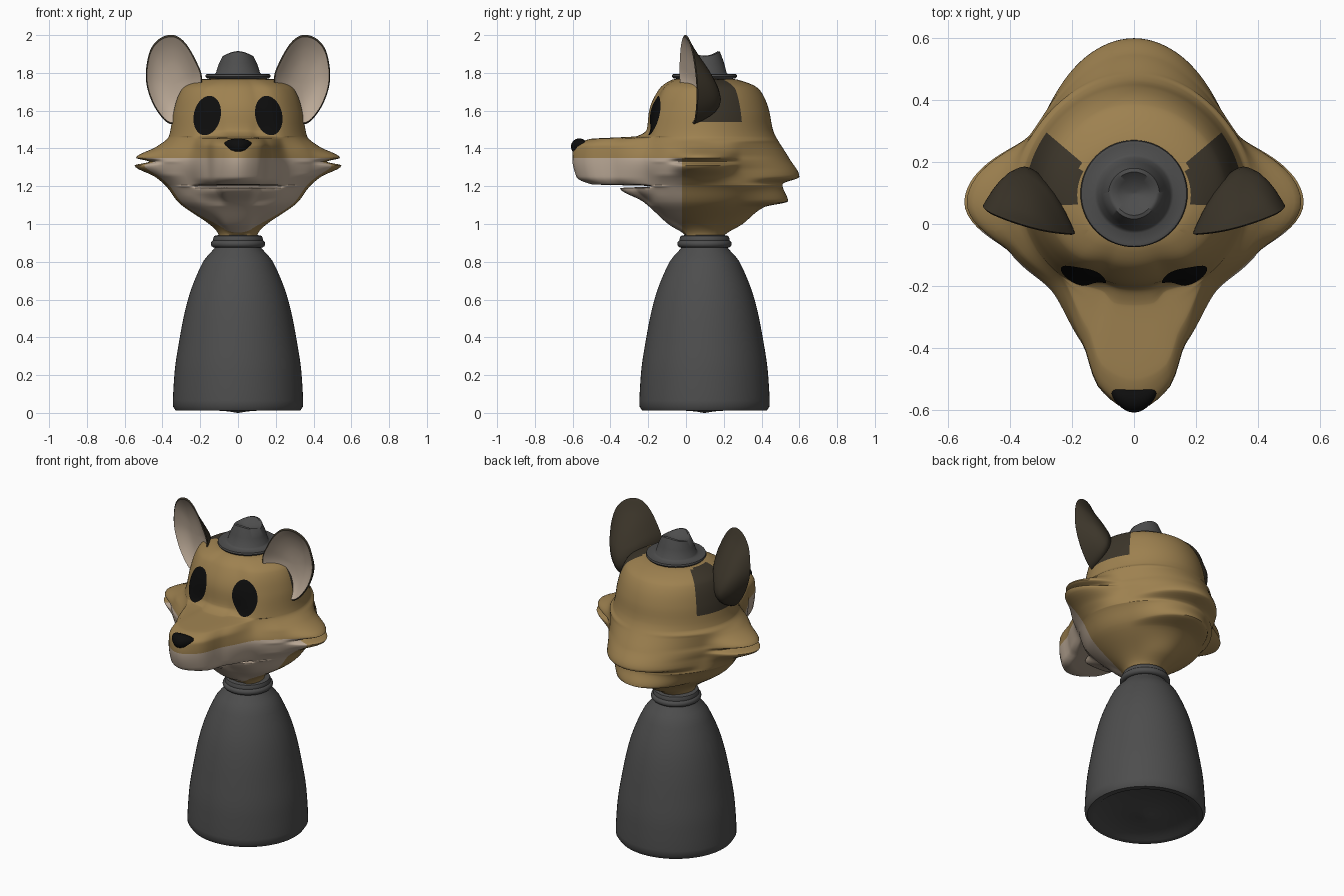
import bpy, bmesh
from math import sin, cos, pi, radians, atan2
from mathutils import Vector
from mathutils.bvhtree import BVHTree

if "Cube" in bpy.data.objects:
    bpy.data.objects.remove(bpy.data.objects["Cube"])


def mat(name, col):
    m = bpy.data.materials.new(name)
    m.diffuse_color = (*col, 1)
    m.use_nodes = True
    m.node_tree.nodes["Principled BSDF"].inputs["Base Color"].default_value = m.diffuse_color
    return m


TAN = mat("tan fur", (.34, .22, .08))
CREAM = mat("cream fur", (.5, .4, .31))
BROWN = mat("dark brown fur", (.045, .036, .023))
BLACK = mat("black", (.004, .004, .004))
GREY = mat("charcoal", (.075, .075, .075))


def finish(bm, name, mats, angle=50):
    me = bpy.data.meshes.new(name)
    bm.to_mesh(me)
    ob = bpy.data.objects.new(name, me)
    bpy.context.collection.objects.link(ob)
    for m in mats:
        me.materials.append(m)
    bpy.ops.object.select_all(action='DESELECT')
    ob.select_set(True)
    bpy.context.view_layer.objects.active = ob
    bpy.ops.object.shade_smooth_by_angle(angle=radians(angle))
    return ob


def outward(bm):
    bmesh.ops.recalc_face_normals(bm, faces=bm.faces)


def skin(bm, a, b, mi=0):
    n = len(a)
    for i in range(n):
        j = (i + 1) % n
        bm.faces.new((a[i], a[j], b[j], b[i])).material_index = mi


def loft(bm, rings, caps=True, mi=0):
    """Bridge closed rings of points into a skin."""
    vs = [[bm.verts.new(p) for p in r] for r in rings]
    for a, b in zip(vs, vs[1:]):
        skin(bm, a, b, mi)
    if caps:
        for r in (vs[0], vs[-1]):
            bm.faces.new(r)
    return vs


def pchip(pts, x):
    """Smooth interpolation without overshoot, flat at both ends."""
    i, last = 0, len(pts) - 1
    while i < last - 1 and x > pts[i + 1][0]:
        i += 1

    def sec(k):
        return (pts[k + 1][1] - pts[k][1]) / (pts[k + 1][0] - pts[k][0])

    def slope(k):
        if k in (0, last):
            return 0
        a, b = sec(k - 1), sec(k)
        return 2 * a * b / (a + b) if a * b > 0 else 0
    h = pts[i + 1][0] - pts[i][0]
    t = (x - pts[i][0]) / h
    s = t * t * (3 - 2 * t)
    return (pts[i][1] * (1 - s) + pts[i + 1][1] * s
            + h * t * (1 - t) * ((1 - t) * slope(i) - t * slope(i + 1)))


CY = .098  # axis of body and hat


def lathe(name, prof, warp=lambda p: p, n=64):
    bm = bmesh.new()
    loft(bm, [[warp(Vector((r * sin(2*pi*i/n), CY + r * cos(2*pi*i/n), z)))
               for i in range(n)] for r, z in prof])
    outward(bm)
    return finish(bm, name, [GREY])


# Body and collar
BODY = [(.035, .345), (.2, .337), (.4, .308), (.6, .265), (.8, .185), (.92, .1)]
wall = [(pchip(BODY, z), z) for z in (.035 + .885 * k / 30 for k in range(31))]
lathe("body", [(.003, 0), (.05, .008), (.28, .024), (.295, .013), (.33, .012)] + wall)
lathe("collar", [(.09, .875)] + [(.124 + .02 * cos(t), .895 + .02 * sin(t))
      for t in (pi * (k / 8 - .5) for k in range(8))]
      + [(.132, .922), (.126, .937), (.09, .944)])

# Head: height and radius profiles for front, cheekbone, side and back
TOP = [(1.765, .2), (1.778, .02)]
FRONT = [(.93, .07), (1, .165), (1.12, .3), (1.19, .42), (1.2, .24), (1.21, .57),
         (1.25, .65), (1.35, .672), (1.41, .665), (1.45, .58), (1.465, .33),
         (1.5, .278), (1.6, .265), (1.71, .215), (1.765, .14), TOP[1]]
MID = [(.93, .09), (1.12, .31), (1.2, .35), (1.33, .39), (1.46, .335),
       (1.6, .3), (1.71, .255), (1.765, .16), TOP[1]]
SIDE = [(.93, .1), (1.12, .32), (1.2, .38), (1.25, .44), (1.31, .548), (1.33, .47),
        (1.35, .54), (1.41, .43), (1.465, .365), (1.6, .34), (1.71, .3)] + TOP
BACK = [(.93, .13), (1, .23), (1.09, .345), (1.12, .47), (1.21, .44), (1.25, .53),
        (1.35, .475), (1.5, .39), (1.6, .37), (1.71, .32)] + TOP


def head_ring(z, n=160):
    f, m, s, b = (pchip(p, z) for p in (FRONT, MID, SIDE, BACK))
    around = [(0, f), (10, f - .25 * max(0, f - .45)), (20, f - .46 * max(0, f - .27)),
              (45, m), (67, (m + min(s, m + .08)) / 2), (90, s),
              (125, max(m, min(s, .385)) + .01), (180, b)]
    ring = []
    for i in range(n):
        a = 360 * i / n
        r = pchip(around, min(a, 360 - a))
        ring.append((r * sin(radians(a)), .07 - r * cos(radians(a)), z))
    return ring


bm = bmesh.new()
levels = sorted({p[0] for p in FRONT + MID + SIDE + BACK})
loft(bm, [head_ring(a + (b - a) * k / 6) for a, b in zip(levels, levels[1:])
          for k in range(6)] + [head_ring(levels[-1])])
# clean colour borders
cuts = [((0, -.02, 0), (0, 1, 0)), ((0, 0, 1.54), (0, 0, 1))]
cuts += [((s * .17, .2, 0), (-s * .85, 1, 0)) for s in (1, -1)]
for co, no in cuts:
    bmesh.ops.bisect_plane(bm, geom=bm.verts[:] + bm.edges[:] + bm.faces[:],
                           plane_co=co, plane_no=no)
for f in bm.faces:
    c = f.calc_center_median()
    x = abs(c.x)
    if c.z < 1.35 and c.y < -.02:
        f.material_index = 1
    elif c.z > 1.54 and x > .17 and .06 < c.y < .2 + .85 * (x - .17):
        f.material_index = 2
outward(bm)
head = finish(bm, "head", [TAN, CREAM, BROWN], 60)
tree = BVHTree.FromPolygons([v.co for v in head.data.vertices],
                            [p.vertices[:] for p in head.data.polygons])

# Eyes laid on the face
for s, label in ((-1, "left"), (1, "right")):
    bm = bmesh.new()
    rings = []
    for k in (.04, .25, .5, .75, .9, 1):
        ring = []
        for i in range(40):
            t = 2 * pi * i / 40
            dz = .104 * k * sin(t)
            x = s * (.163 - .12 * dz) + .072 * k * cos(t)
            hit = tree.ray_cast(Vector((x, -1, 1.574 + dz)), Vector((0, 1, 0)))[0]
            ring.append((x, hit.y - .007, 1.574 + dz))
        rings.append(ring)
    vs = loft(bm, rings, caps=False)
    bm.faces.new(vs[0])
    outward(bm)
    bm.normal_update()
    if sum(f.normal.y for f in bm.faces) > 0:
        bmesh.ops.reverse_faces(bm, faces=bm.faces[:])
    finish(bm, label + "_eye", [BLACK])

# Nose
bm = bmesh.new()
bmesh.ops.create_uvsphere(bm, u_segments=32, v_segments=16, radius=1)
for v in bm.verts:
    x, y, z = v.co
    v.co = (.075 * x * (1 + .15 * z), -.565 + .044 * y + .03 * x * x, 1.41 + .043 * z)
finish(bm, "nose", [BLACK])

# Ears: an outline with a cream cup in front and a deep brown shell behind
EAR = [(.19, 1.77), (.225, 1.87), (.28, 1.96), (.34, 2.0), (.41, 1.985), (.465, 1.92),
       (.488, 1.8), (.475, 1.7), (.43, 1.6), (.36, 1.53), (.28, 1.56), (.22, 1.65)]


def smooth_loop(pts, sub=5):
    out, n = [], len(pts)
    for i in range(n):
        a, b, c, d = (Vector(pts[(i + k) % n]) for k in (-1, 0, 1, 2))
        for k in range(sub):
            t = k / sub
            out.append(.5 * (2*b + (c - a)*t + (2*a - 5*b + 4*c - d)*t*t
                             + (3*b - a - 3*c + d)*t**3))
    return out


def ear_ring(s, k, shell):
    ring = []
    mid = Vector((.34, 1.74))
    for p in smooth_loop(EAR):
        q = mid + (p - mid) * k
        y = -.02 + .1 * (2 - q.y) + .3 * (q.x - .34)
        depth = .05 + .42 * max(0, 1.95 - q.y) if shell else .07
        ring.append((s * q.x, y + depth * (1 - k ** 2.5) + .012 * shell, q.y))
    return ring


for s, label in ((-1, "left"), (1, "right")):
    bm = bmesh.new()
    ks = [.03, .2, .4, .55, .7, .8, .9, .96]
    inner = loft(bm, [ear_ring(s, k, False) for k in ks], caps=False, mi=1)
    outer = loft(bm, [ear_ring(s, k, True) for k in [1] + ks[::-1]], caps=False)
    skin(bm, inner[-1], outer[0])
    bm.faces.new(inner[0]).material_index = 1
    bm.faces.new(outer[-1])
    outward(bm)
    finish(bm, label + "_ear", [BROWN, CREAM])


# Hat with a pinched crown
def pinch(p):
    x, y, z = p.x, p.y - CY, p.z
    if z > 1.81:
        t = min(1, (z - 1.81) / .09)
        a = atan2(x, -y)
        x *= 1 - .1 * t * max(0, cos(a))
        z += .012 * t * cos(2 * a) * min(1, (x*x + y*y) ** .5 / .07)
    return Vector((x, y + CY, z))


lathe("hat", [(.02, 1.765), (.14, 1.767), (.165, 1.772), (.173, 1.782), (.17, 1.792),
              (.16, 1.794), (.128, 1.79), (.117, 1.8), (.103, 1.85), (.082, 1.9),
              (.07, 1.903), (.05, 1.888), (.004, 1.873)], pinch)
